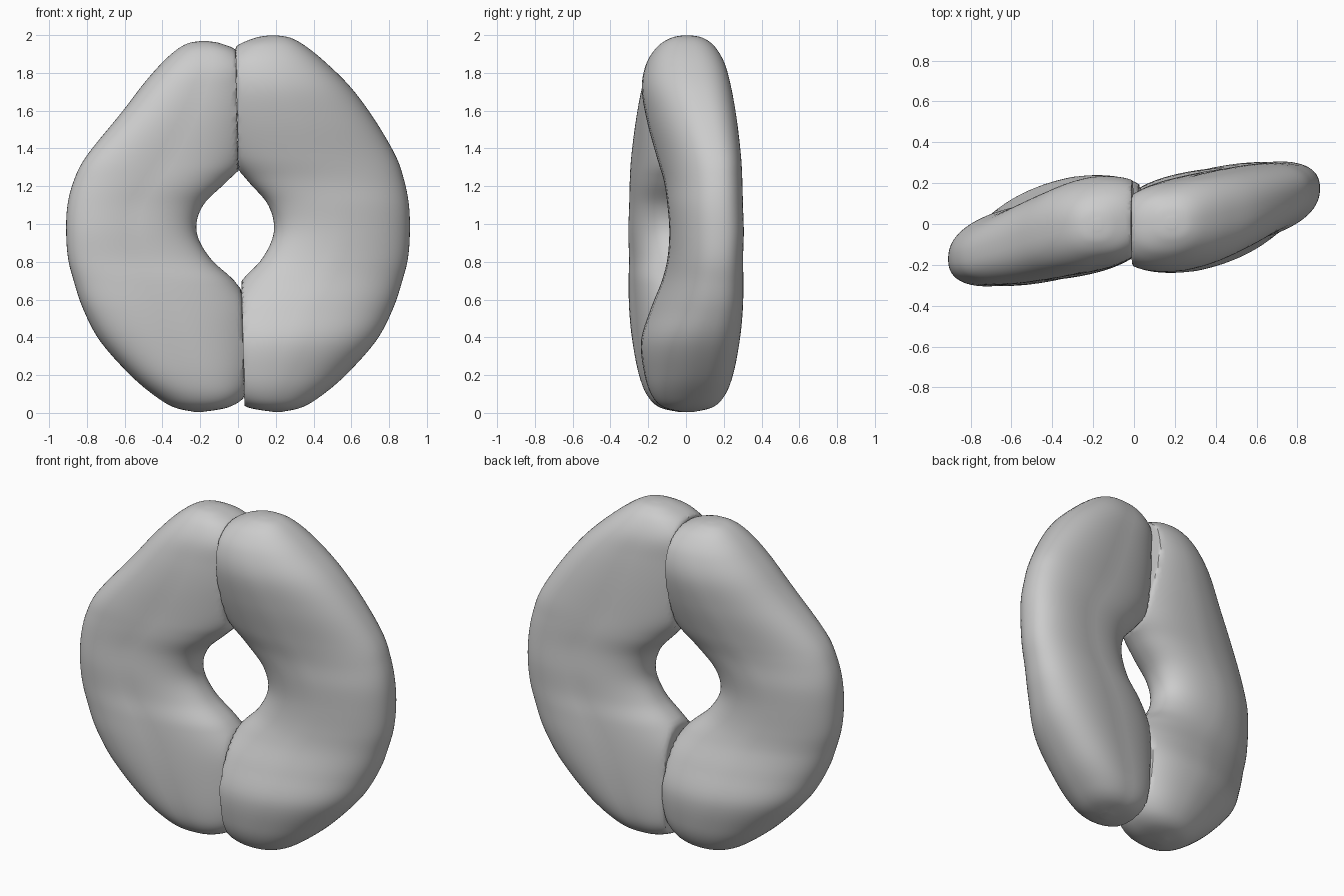
import bpy, bmesh
from math import cos, sin, pi, exp, sqrt

if "Cube" in bpy.data.objects:
    bpy.data.objects.remove(bpy.data.objects["Cube"])

# Horizontal slices of one lobe: z, inner x, outer x, front y, back y, tilt
SLICES = [
    (0.005, 0.19, 0.23, -0.02, 0.04, 0.0),
    (0.03, 0.05, 0.34, -0.12, 0.14, 0.1),
    (0.09, -0.04, 0.44, -0.18, 0.20, 0.15),
    (0.20, -0.09, 0.57, -0.22, 0.24, 0.2),
    (0.38, -0.11, 0.73, -0.24, 0.27, 0.22),
    (0.55, -0.08, 0.82, -0.19, 0.285, 0.22),
    (0.70, 0.02, 0.87, -0.13, 0.29, 0.2),
    (0.82, 0.13, 0.90, -0.10, 0.29, 0.2),
    (0.96, 0.19, 0.91, -0.09, 0.295, 0.2),
    (1.10, 0.16, 0.905, -0.10, 0.29, 0.2),
    (1.23, 0.05, 0.88, -0.12, 0.285, 0.2),
    (1.36, -0.05, 0.835, -0.16, 0.275, 0.22),
    (1.55, -0.10, 0.725, -0.21, 0.255, 0.22),
    (1.72, -0.11, 0.60, -0.235, 0.23, 0.2),
    (1.85, -0.09, 0.47, -0.21, 0.20, 0.15),
    (1.94, -0.01, 0.36, -0.15, 0.15, 0.1),
    (1.985, 0.09, 0.28, -0.08, 0.09, 0.05),
    (1.998, 0.16, 0.21, -0.02, 0.03, 0.0),
]
SEGMENTS, STEPS, POWER = 72, 6, 2.35


def smooth_slices():
    """Catmull-Rom interpolation between the slices."""
    out, n = [], len(SLICES)
    for i in range(n - 1):
        p = [SLICES[min(max(i + d, 0), n - 1)] for d in (-1, 0, 1, 2)]
        for s in range(STEPS):
            t = s / STEPS
            out.append([0.5 * (2 * b + (c - a) * t + (2 * a - 5 * b + 4 * c - d) * t * t
                               + (3 * b - a - 3 * c + d) * t ** 3)
                        for a, b, c, d in zip(*p)])
    return out + [list(SLICES[-1])]


def spow(v):
    return abs(v) ** (2 / POWER) * (1 if v >= 0 else -1)


def lobe(name, side):
    """side 1 = right lobe, -1 = left lobe turned half round about z."""
    bm = bmesh.new()
    rings = []
    for z, xi, xo, yf, yb, k in smooth_slices():
        seam = side * (0.035 - 0.025 * z)        # wall where the lobes press together
        if side < 0:                              # left shoulder slopes more
            xo *= 1 - 0.11 * exp(-((z - 1.7) / 0.3) ** 2)
            if 0.7 < z < 1.3:                     # hole is slightly wider on the left
                xi += 0.03 * sin((z - 0.7) / 0.6 * pi)
            if z > 1.0:
                z -= 0.03 * (z - 1.0)
        mid, a, yc = (xi + xo) / 2, (xo - xi) / 2, (yf + yb) / 2
        h = sqrt(max(((yb - yf) / 2) ** 2 - (k * a * 0.8) ** 2, 1e-4))
        ring = []
        for j in range(SEGMENTS):
            ang = 2 * pi * j / SEGMENTS
            u = spow(cos(ang))
            x = max(mid + a * u, seam)
            bend = k * (x - mid) * (1.0 if x > mid else 0.55)   # flatter toward the seam
            y = yc + bend + h * spow(sin(ang))
            ring.append(bm.verts.new((side * x, side * y, z)))
        rings.append(ring)
    for r0, r1 in zip(rings, rings[1:]):
        for j in range(SEGMENTS):
            q = (j + 1) % SEGMENTS
            bm.faces.new((r0[j], r0[q], r1[q], r1[j]))
    bm.faces.new(rings[0][::-1])
    bm.faces.new(rings[-1])
    bmesh.ops.remove_doubles(bm, verts=bm.verts, dist=0.0005)
    bmesh.ops.recalc_face_normals(bm, faces=bm.faces)
    me = bpy.data.meshes.new(name)
    bm.to_mesh(me)
    bm.free()
    ob = bpy.data.objects.new(name, me)
    bpy.context.collection.objects.link(ob)
    bpy.ops.object.select_all(action='DESELECT')
    ob.select_set(True)
    bpy.context.view_layer.objects.active = ob
    bpy.ops.object.shade_smooth_by_angle(angle=0.7)


lobe("right_lobe", 1)
lobe("left_lobe", -1)
